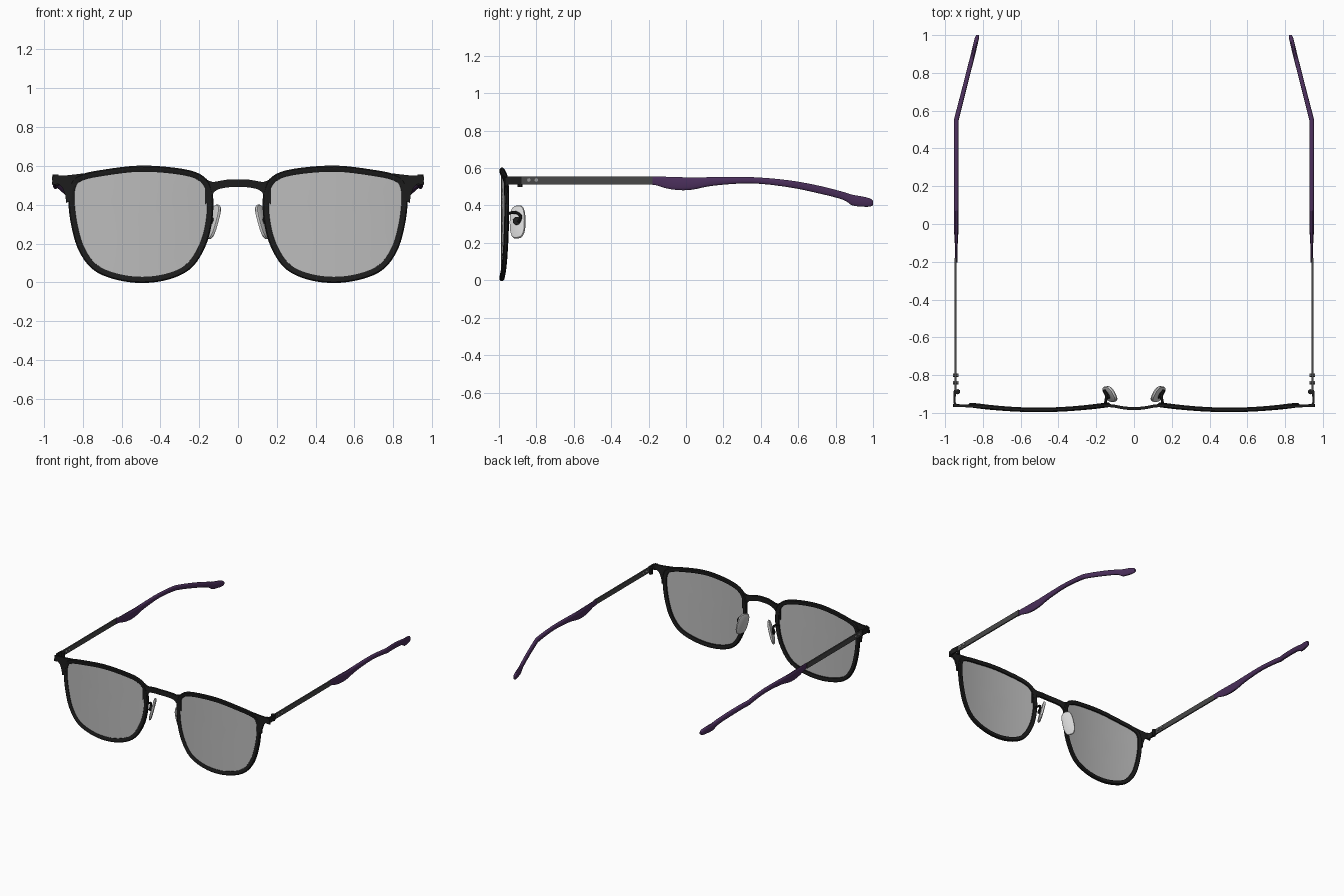
import bpy, bmesh, math
from mathutils import Vector

old = bpy.data.objects.get("Cube")
if old:
    bpy.data.objects.remove(old, do_unlink=True)


def material(name, r, g, b):
    m = bpy.data.materials.new(name)
    m.use_nodes = True
    m.diffuse_color = (r, g, b, 1)
    m.node_tree.nodes["Principled BSDF"].inputs["Base Color"].default_value = (r, g, b, 1)
    return m


BLACK = material("black frame", .012, .012, .012)
GREY = material("dark grey metal", .065, .065, .065)
PURPLE = material("purple sleeve", .07, .028, .105)
GLASS = material("grey lens", .5, .5, .5)
PAD = material("pale pad", .68, .68, .68)
SILVER = material("silver rivet", .3, .3, .3)
parts = []


def finish(name, bm, mat, angle=40):
    bmesh.ops.recalc_face_normals(bm, faces=bm.faces)
    mesh = bpy.data.meshes.new(name)
    bm.to_mesh(mesh)
    bm.free()
    mesh.materials.append(mat)
    ob = bpy.data.objects.new(name, mesh)
    bpy.context.collection.objects.link(ob)
    bpy.ops.object.select_all(action='DESELECT')
    ob.select_set(True)
    bpy.context.view_layer.objects.active = ob
    bpy.ops.object.shade_smooth_by_angle(angle=math.radians(angle))
    return ob


def loft(name, rings, mat, closed=False):
    """Skin a row of equal-sized rings, capping open ends."""
    bm = bmesh.new()
    rows = [[bm.verts.new(p) for p in ring] for ring in rings]
    n = len(rows[0])
    for a, b in zip(rows, rows[1:] + rows[:1] if closed else rows[1:]):
        for i in range(n):
            j = (i + 1) % n
            bm.faces.new((a[i], a[j], b[j], b[i]))
    if not closed:
        bm.faces.new(rows[0])
        bm.faces.new(rows[-1])
    return finish(name, bm, mat)


def spline(pts, steps, closed=False):
    """Catmull-Rom curve through points of any dimension."""
    n, out = len(pts), []
    for i in range(n if closed else n - 1):
        k = [(i + d) % n if closed else min(max(i + d, 0), n - 1) for d in (-1, 0, 1, 2)]
        p = [Vector(pts[q]) for q in k]
        for s in range(steps):
            t = s / steps
            out.append(p[1] + (p[2] - p[0]) * (t / 2)
                       + (2 * p[0] - 5 * p[1] + 4 * p[2] - p[3]) * (t * t / 2)
                       + (3 * p[1] - p[0] - 3 * p[2] + p[3]) * (t ** 3 / 2))
    return out if closed else out + [Vector(pts[-1])]


def oval(cx, cy, cz, w, h, n=14, power=.7):
    """Rounded-rectangle ring in the x-z plane."""
    ring = []
    for i in range(n):
        c, s = math.cos(math.tau * i / n), math.sin(math.tau * i / n)
        ring.append((cx + w / 2 * math.copysign(abs(c) ** power, c), cy,
                     cz + h / 2 * math.copysign(abs(s) ** power, s)))
    return ring


def tube(name, pts, radius, mat):
    """Round wire along a path."""
    path = spline(pts, 6)
    rings = []
    for i, p in enumerate(path):
        d = (path[min(i + 1, len(path) - 1)] - path[max(i - 1, 0)]).normalized()
        u = d.cross(Vector((.3, .2, 1))).normalized()
        v = d.cross(u)
        rings.append([p + radius * (u * math.cos(a) + v * math.sin(a))
                      for a in (math.tau * k / 8 for k in range(8))])
    return loft(name, rings, mat)


def plate(name, outline, y0, y1, mat):
    return loft(name, [[(x, y, z) for x, z in outline] for y in (y0, y1)], mat)


# Lens outline in x-z, starting at the upper outer corner
OUTLINE = [(.835, .50), (.845, .43), (.83, .30), (.79, .17), (.71, .077), (.557, .031),
           (.40, .036), (.27, .088), (.196, .196), (.162, .325), (.16, .454),
           (.196, .523), (.30, .557), (.505, .572), (.71, .548), (.80, .527)]
CENTRE = Vector((.505, .31))
curve = spline(OUTLINE, 5, closed=True)


def bow(x):
    """Front face of the curved front at a given x."""
    return -.996 + .22 * (x - CENTRE.x) ** 2


def rim_ring(i, s):
    p = curve[i]
    d = (curve[(i + 1) % len(curve)] - curve[i - 1]).normalized()
    out = Vector((d.y, -d.x))
    if out.dot(p - CENTRE) < 0:
        out = -out
    ring = []
    for o, y in ((-.002, .004), (.004, 0), (.024, 0), (.03, .006),
                 (.03, .018), (.024, .024), (.01, .024), (-.002, .02)):
        q = p + out * o
        ring.append((s * q.x, bow(p.x) + y, q.y))
    return ring


# Sleeve stations: y, top, bottom, thickness
SLEEVE = [(-.205, .553, .512, .012), (-.16, .555, .508, .014), (-.1, .554, .49, .016),
          (-.03, .552, .481, .024), (.04, .55, .485, .026), (.15, .552, .506, .026),
          (.35, .552, .518, .026), (.55, .535, .497, .026), (.72, .504, .462, .024),
          (.84, .473, .43, .024), (.89, .458, .4, .024), (.95, .447, .393, .024),
          (.985, .437, .394, .022), (1, .424, .402, .014)]


def sleeve_x(y):
    return .941 - max(0, y - .55) * .255 + max(0, y - .9) * .02


for s, side in ((1, "left"), (-1, "right")):
    # Rim and lens
    loft(side + "_rim", [rim_ring(i, s) for i in range(len(curve))], BLACK, closed=True)
    bm = bmesh.new()
    rows = []
    for f in (1, .8, .6, .4, .2):
        pts = [CENTRE + (p - CENTRE) * f for p in curve]
        rows.append([bm.verts.new((s * p.x, bow(p.x) + .008, p.y)) for p in pts])
    n = len(curve)
    for a, b in zip(rows, rows[1:]):
        for i in range(n):
            bm.faces.new((a[i], a[(i + 1) % n], b[(i + 1) % n], b[i]))
    bm.faces.new(rows[-1])
    bmesh.ops.solidify(bm, geom=bm.faces[:], thickness=.008)
    finish(side + "_lens", bm, GLASS)

    # End piece flaring to the hinge, then wrapping round the corner
    flare = [(.70, .574), (.80, .561), (.88, .552), (.955, .549), (.958, .503), (.925, .507),
             (.905, .49), (.89, .45), (.885, .41), (.86, .42), (.85, .49), (.80, .54)]
    loft(side + "_end_piece",
         [[(s * x, -.968 + d - .05 * (.93 - x if x < .93 else 0), z) for x, z in flare]
          for d in (0, .014)], BLACK)
    corner = spline([(.925, -.962), (.94, -.959), (.95, -.945), (.95, -.92), (.948, -.88)], 4)
    rings = []
    for i, p in enumerate(corner):
        d = (corner[min(i + 1, len(corner) - 1)] - corner[max(i - 1, 0)]).normalized()
        o = Vector((d.y, -d.x)) * .006
        rings.append([(s * (p.x + k * o.x), p.y + k * o.y, z)
                      for k, z in ((1, .513), (1, .555), (-1, .555), (-1, .513))])
    loft(side + "_corner", rings, BLACK)

    # Hinge barrel, flat metal arm and rivets
    tube(side + "_hinge", [(s * .934, -.888, .50), (s * .934, -.888, .55)], .014, BLACK)
    loft(side + "_arm", [[(s * (.946 + a), y, z) for a, z in
                          ((-.005, .513), (.005, .513), (.005, .555), (-.005, .555))]
                         for y in (-.885, -.18)], GREY)
    for k, y in enumerate((-.84, -.80)):
        tube(f"{side}_rivet_{k + 1}", [(s * .93, y, .536), (s * .957, y, .536)], .01, SILVER)

    # Padded sleeve with its inward bend
    loft(side + "_sleeve", [oval(s * sleeve_x(y), y, (t + b) / 2, w, t - b)
                            for y, t, b, w in spline(SLEEVE, 4)], PURPLE)

    # Nose pad: rounded slab leaning with the nose, and its wire
    mid = Vector((.127, -.9, .312))
    up = Vector((-.28, 0, 1)).normalized()
    back = Vector((.45, .9, .1)).normalized()
    face = up.cross(back).normalized()
    rings = []
    for depth, f in ((-.012, .75), (-.008, .95), (0, 1), (.006, .95), (.01, .75)):
        ring = [mid + face * depth + back * a * f + up * b * f
                for a, _, b in oval(0, 0, 0, .092, .185, 24)]
        rings.append([(s * p.x, p.y, p.z) for p in ring])
    loft(side + "_nose_pad", rings, PAD)
    wire = [(.15, -.965, .345), (.15, -.94, .36), (.145, -.91, .362),
            (.155, -.885, .345), (.155, -.89, .318), (.135, -.905, .315)]
    tube(side + "_pad_wire", [(s * x, y, z) for x, y, z in wire], .008, BLACK)
    tube(side + "_pad_boss", [(s * .15, -.906, .318), (s * .125, -.9, .314)], .022, BLACK)

# Bridge, widening into both rims: x, y, top, bottom
half = [(.17, -.968, .535, .40), (.145, -.969, .522, .43), (.125, -.97, .518, .462),
        (.1, -.973, .522, .48), (.05, -.982, .53, .49)]
stations = half + [(0, -.985, .531, .491)] + [(-x, y, t, b) for x, y, t, b in reversed(half)]
loft("bridge", [[(x, y, b), (x, y, t), (x, y + .016, t), (x, y + .016, b)]
                for x, y, t, b in spline(stations, 4)], BLACK)
